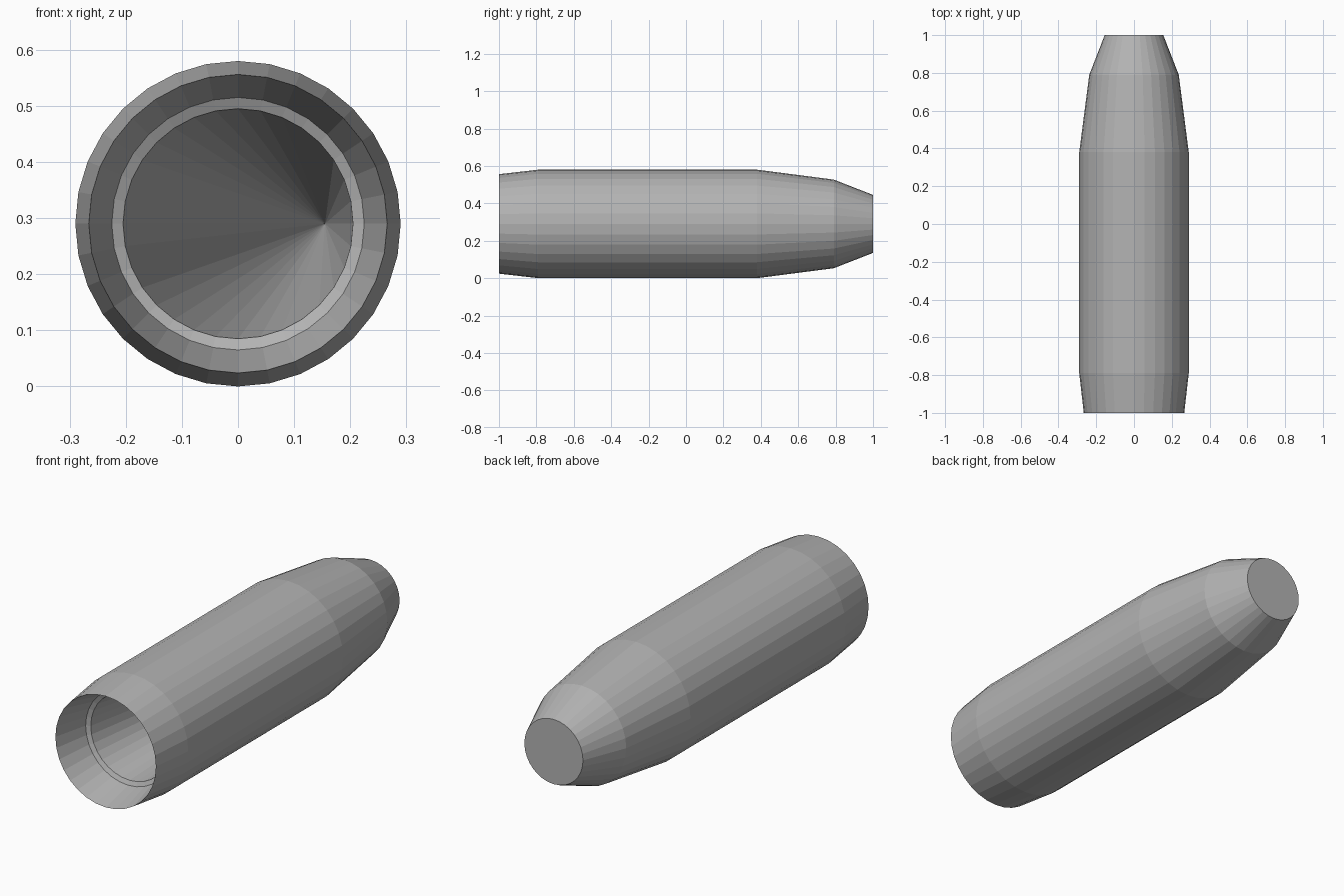
import bpy, bmesh, math

if "Cube" in bpy.data.objects:
    bpy.data.objects.remove(bpy.data.objects["Cube"])

SIDES = 32
AXIS_Z = 0.29

metal = bpy.data.materials.new("plain_grey")
metal.diffuse_color = (0.45, 0.45, 0.45, 1)
metal.use_nodes = True
metal.node_tree.nodes["Principled BSDF"].inputs["Base Color"].default_value = metal.diffuse_color

bm = bmesh.new()


def ring(y, r):
    return [bm.verts.new((r * math.cos(2 * math.pi * i / SIDES), y,
                          AXIS_Z + r * math.sin(2 * math.pi * i / SIDES)))
            for i in range(SIDES)]


def bridge(a, b):
    for i in range(SIDES):
        j = (i + 1) % SIDES
        bm.faces.new((a[i], a[j], b[j], b[i]))


# Outer wall from the open front rim to the blunt nose
outer = [ring(y, r) for y, r in
         [(-1, 0.266), (-0.79, 0.29), (0.38, 0.29), (0.79, 0.237), (1, 0.155)]]
for a, b in zip(outer, outer[1:]):
    bridge(a, b)

# Flat nose cap
bm.faces.new(outer[-1])

# Hollow base: tapered mouth, then a narrow ledge
mouth = ring(-0.83, 0.225)
ledge = ring(-0.82, 0.205)
bridge(mouth, outer[0])
bridge(ledge, mouth)

# Deep cavity that narrows to one off-centre point at the nose edge
tip = outer[-1][0]
for i in range(SIDES):
    bm.faces.new((ledge[i], tip, ledge[(i + 1) % SIDES]))

bmesh.ops.recalc_face_normals(bm, faces=bm.faces)
mesh = bpy.data.meshes.new("hollow_slug")
bm.to_mesh(mesh)
bm.free()
mesh.materials.append(metal)
slug = bpy.data.objects.new("hollow_slug", mesh)
bpy.context.collection.objects.link(slug)
